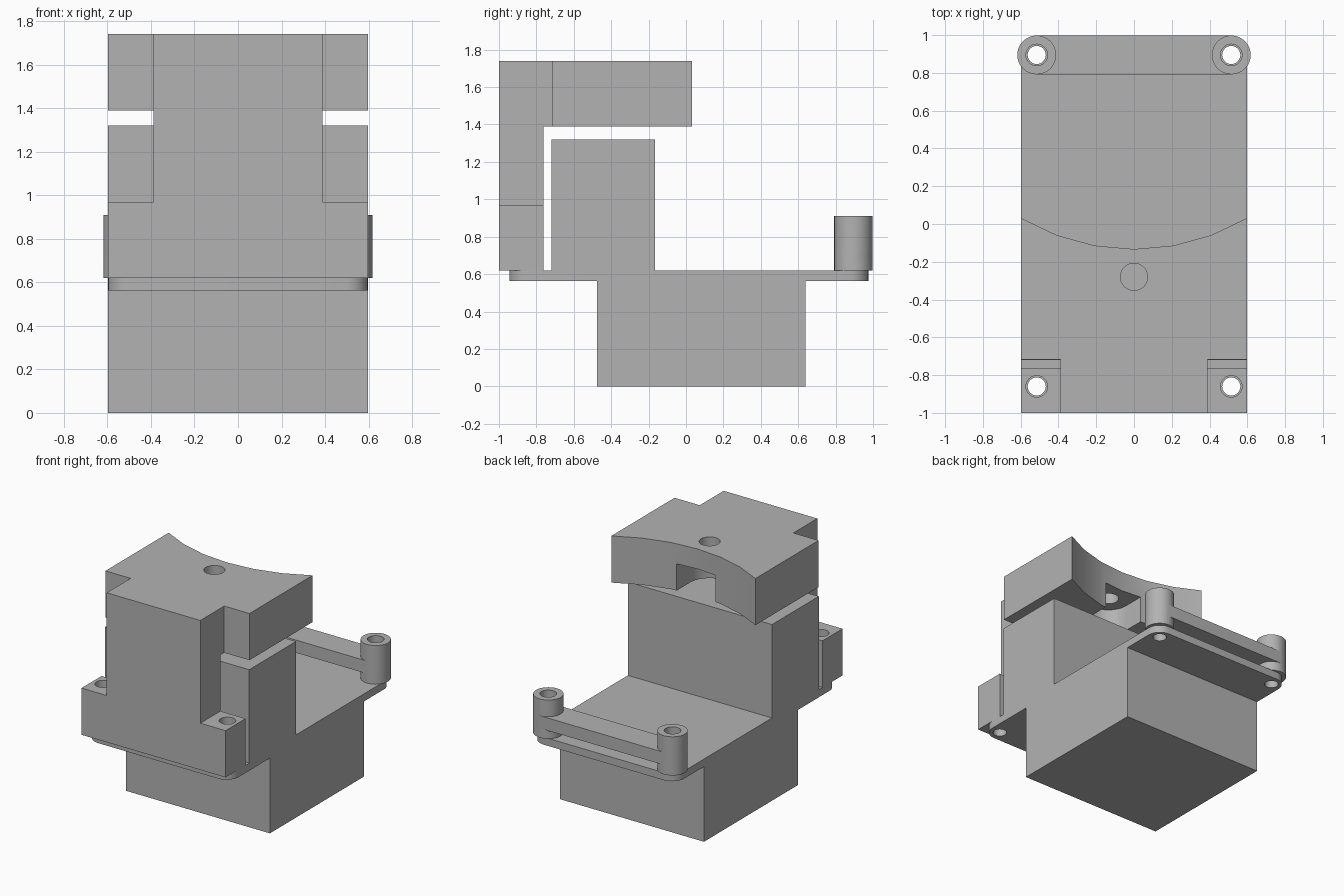
import bpy, bmesh, math
from mathutils import Vector

old = bpy.data.objects.get("Cube")
if old:
    bpy.data.objects.remove(old, do_unlink=True)

grey = bpy.data.materials.new("plain_grey")
grey.use_nodes = True
grey.diffuse_color = (0.45, 0.45, 0.45, 1)
grey.node_tree.nodes["Principled BSDF"].inputs["Base Color"].default_value = grey.diffuse_color


def prism(name, outline, low, high, axis="z"):
    """Extrude a 2D outline along an axis: (y,z) along x, (x,z) along y, (x,y) along z."""
    place = {"x": lambda a, b, h: (h, a, b),
             "y": lambda a, b, h: (a, h, b),
             "z": lambda a, b, h: (a, b, h)}[axis]
    bm = bmesh.new()
    face = bm.faces.new([bm.verts.new(place(a, b, low)) for a, b in outline])
    grown = bmesh.ops.extrude_face_region(bm, geom=[face])["geom"]
    shift = Vector(place(0, 0, high - low))
    bmesh.ops.translate(bm, vec=shift, verts=[v for v in grown if isinstance(v, bmesh.types.BMVert)])
    bmesh.ops.recalc_face_normals(bm, faces=bm.faces)
    mesh = bpy.data.meshes.new(name)
    bm.to_mesh(mesh)
    bm.free()
    mesh.materials.append(grey)
    obj = bpy.data.objects.new(name, mesh)
    bpy.context.collection.objects.link(obj)
    return obj


def arc(cx, cy, r, start, end, steps):
    angles = [math.radians(start + (end - start) * i / steps) for i in range(steps + 1)]
    return [(cx + r * math.cos(t), cy + r * math.sin(t)) for t in angles]


def circle(cx, cy, r):
    return arc(cx, cy, r, 0, 360, 32)[:-1]


def combine(obj, other, operation="DIFFERENCE"):
    mod = obj.modifiers.new("combine", "BOOLEAN")
    mod.object, mod.operation, mod.solver = other, operation, "EXACT"
    bpy.context.view_layer.objects.active = obj
    bpy.ops.object.modifier_apply(modifier=mod.name)
    bpy.data.objects.remove(other, do_unlink=True)


def drill(obj, x, y, r):
    combine(obj, prism("hole_cutter", circle(x, y, r), -1, 3))


W = 0.597              # half width of the body
HX, FY, RY = 0.515, -0.86, 0.895   # screw positions

# Body with the raised front block, as one side profile
body = prism("body", [(-0.475, 0), (0.64, 0), (0.64, 0.62), (-0.165, 0.62), (-0.165, 1.32),
                      (-0.72, 1.32), (-0.72, 0.6), (-0.475, 0.6)], -W, W, "x")

# Mounting flange with rounded corners, joined to the body
R = 0.1
front, back = -0.945, 0.975
flange = prism("flange", arc(W - R, back - R, R, 0, 90, 8) + arc(R - W, back - R, R, 90, 180, 8)
               + arc(R - W, front + R, R, 180, 270, 8) + arc(W - R, front + R, R, 270, 360, 8),
               0.563, 0.62)
for x in (-HX, HX):
    for y in (FY, RY):
        drill(flange, x, y, 0.048)
combine(body, flange, "UNION")

# Front bracket: wide foot and narrower upright
N = 0.388
bracket = prism("front_bracket", [(-W, 0.62), (W, 0.62), (W, 0.97), (N, 0.97), (N, 1.5),
                                  (-N, 1.5), (-N, 0.97), (-W, 0.97)], -1, -0.763, "y")
for x in (-HX, HX):
    drill(bracket, x, FY, 0.057)

# Top arm with a concave rear edge
radius = 1.17
half = math.degrees(math.asin(W / radius))
rear = arc(0, radius - 0.133, radius, 270 + half, 270 - half, 6)
arm = prism("top_arm", [(-N, -1), (N, -1), (N, -0.717), (W, -0.717)] + rear
            + [(-W, -0.717), (-N, -0.717)], 1.39, 1.74)
combine(bracket, arm, "UNION")

# Round-ended slot under the arm, and its screw hole
S, CY = 0.16, -0.28
combine(bracket, prism("slot_cutter", arc(0, CY, S, 180, 360, 20) + [(S, 0.3), (-S, 0.3)], 1.35, 1.59))
combine(bracket, prism("hole_cutter", circle(0, CY, 0.072), 1.5, 2))

# Rear posts and the bar that joins them
P = 0.103
rear_bracket = prism("rear_bracket", arc(HX, RY, P, -90, 90, 16) + arc(-HX, RY, P, 90, 270, 16),
                     0.69, 0.785)
for x in (-HX, HX):
    combine(rear_bracket, prism("post", circle(x, RY, P), 0.62, 0.91), "UNION")
for x in (-HX, HX):
    drill(rear_bracket, x, RY, 0.057)

# Smooth the curved walls and keep the edges sharp
for obj in (body, bracket, rear_bracket):
    bpy.ops.object.select_all(action="DESELECT")
    obj.select_set(True)
    bpy.context.view_layer.objects.active = obj
    bpy.ops.object.shade_smooth_by_angle(angle=math.radians(30))
